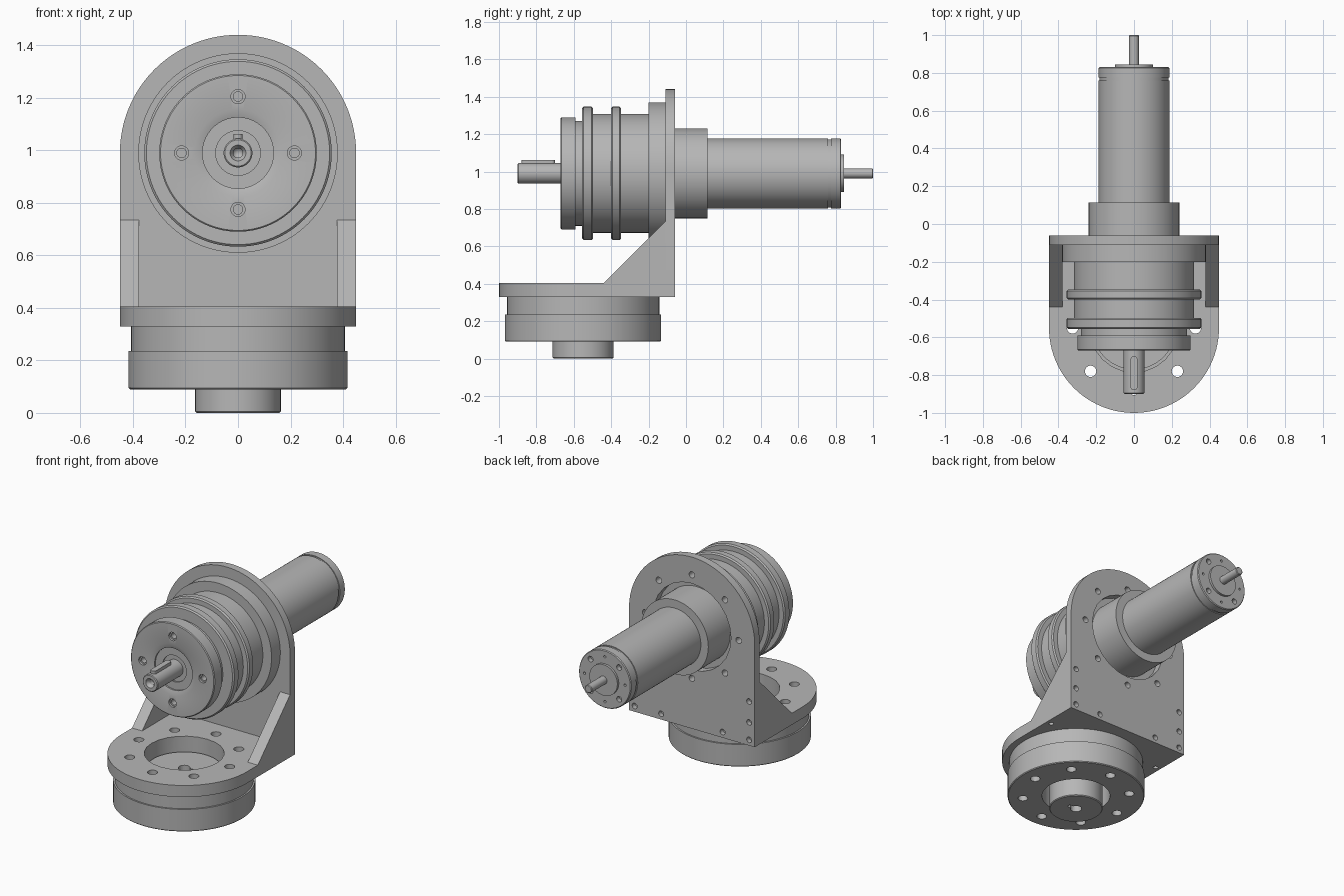
import bpy, bmesh, math
from mathutils import Matrix, Vector

cube = bpy.data.objects.get("Cube")
if cube:
    bpy.data.objects.remove(cube)

grey = bpy.data.materials.new("machined grey")
grey.use_nodes = True
grey.diffuse_color = (0.47, 0.47, 0.47, 1)
grey.node_tree.nodes["Principled BSDF"].inputs["Base Color"].default_value = (0.47, 0.47, 0.47, 1)

# Local z runs up for the base frame and along +y for the spindle frame
BASE = Matrix.Translation((0, -0.55, 0))
SPINDLE = Matrix.Translation((0, 0, 0.99)) @ Matrix.Rotation(-math.pi / 2, 4, 'X')


def finish(name, bm):
    bmesh.ops.recalc_face_normals(bm, faces=bm.faces)
    mesh = bpy.data.meshes.new(name)
    bm.to_mesh(mesh)
    bm.free()
    mesh.materials.append(grey)
    obj = bpy.data.objects.new(name, mesh)
    bpy.context.collection.objects.link(obj)
    return obj


def lathe(name, profile, frame, steps=96):
    """Turn a closed (radius, height) profile about the frame's z axis."""
    bm = bmesh.new()
    verts = [bm.verts.new((r, 0, h)) for r, h in profile]
    edges = [bm.edges.new((v, verts[i - 1])) for i, v in enumerate(verts)
             if v.co.x + verts[i - 1].co.x > 0]
    bmesh.ops.spin(bm, geom=verts + edges, cent=(0, 0, 0), axis=(0, 0, 1),
                   angle=2 * math.pi, steps=steps)
    bmesh.ops.remove_doubles(bm, verts=bm.verts, dist=1e-5)
    bm.transform(frame)
    return finish(name, bm)


def slab(name, outline, offset):
    """Extrude a flat outline along an offset."""
    bm = bmesh.new()
    face = bm.faces.new([bm.verts.new(p) for p in outline])
    top = bmesh.ops.extrude_face_region(bm, geom=[face])
    bmesh.ops.translate(bm, vec=offset,
                        verts=[v for v in top["geom"] if isinstance(v, bmesh.types.BMVert)])
    return finish(name, bm)


def drill(obj, holes, frame=Matrix()):
    """Cut (x, y, radius, low, high) holes running along the frame's z axis."""
    bm = bmesh.new()
    for x, y, r, low, high in holes:
        place = frame @ Matrix.Translation((x, y, (low + high) / 2))
        bmesh.ops.create_cone(bm, cap_ends=True, segments=24, radius1=r, radius2=r,
                              depth=high - low, matrix=place)
    cut(obj, finish("hole_cutter", bm))


def cut(obj, cutter):
    cutter.hide_render = True
    mod = obj.modifiers.new("cut", 'BOOLEAN')
    mod.operation = 'DIFFERENCE'
    mod.solver = 'EXACT'
    mod.object = cutter
    graph = bpy.context.evaluated_depsgraph_get()
    obj.data = bpy.data.meshes.new_from_object(obj.evaluated_get(graph))
    obj.modifiers.clear()
    bpy.data.objects.remove(cutter)


def ring(count, radius, r, low, high, start=0.0):
    angles = [start + 2 * math.pi * i / count for i in range(count)]
    return [(radius * math.cos(a), radius * math.sin(a), r, low, high) for a in angles]


def half_circle(radius, steps=48):
    return [(radius * math.cos(math.pi * i / steps), radius * math.sin(math.pi * i / steps))
            for i in range(steps + 1)]


parts = []

# Bracket: foot plate, upright plate and two gussets
foot = slab("foot_plate",
            [(x, -0.55 - y, 0.33) for x, y in half_circle(0.45)]
            + [(-0.45, -0.11, 0.33), (0.45, -0.11, 0.33)], (0, 0, 0.075))
drill(foot, [(0, 0, 0.235, 0.2, 0.5)] + ring(8, 0.325, 0.03, 0.2, 0.5), BASE)
drill(foot, [(x, -0.29, 0.015, 0.3, 0.38) for x in (-0.415, 0.415)])

upright = slab("upright_plate",
               [(x, -0.11, 0.99 + z) for x, z in half_circle(0.45)]
               + [(-0.45, -0.11, 0.33), (0.45, -0.11, 0.33)], (0, 0.05, 0))
screws = [(s * x, 0.99 - z, 0.018, -0.09, 0) for s in (-1, 1)
          for x, z in ((0.22, 0.367), (0.41, 0.367), (0.41, 0.48), (0.41, 0.615))]
drill(upright, [(0, 0, 0.28, -0.2, 0.1)] + ring(8, 0.335, 0.02, -0.2, 0) + screws, SPINDLE)
parts += [foot, upright]

for side, x in (("left", 0.378), ("right", -0.45)):
    parts.append(slab(side + "_gusset",
                      [(x, -0.44, 0.405), (x, -0.11, 0.405), (x, -0.11, 0.735)],
                      (0.072, 0, 0)))

# Lower bearing housing with its hub
housing = lathe("lower_housing", [
    (0.207, 0.09), (0.412, 0.09), (0.417, 0.095), (0.417, 0.235), (0.407, 0.235),
    (0.407, 0.33), (0.235, 0.33), (0.235, 0.29), (0.207, 0.29)], BASE)
drill(housing, ring(8, 0.325, 0.03, 0, 0.5), BASE)
hub = lathe("lower_hub", [
    (0, 0), (0.158, 0), (0.163, 0.005), (0.163, 0.25), (0.22, 0.25), (0.22, 0.31),
    (0, 0.31)], BASE)
drill(hub, [(0, 0, 0.035, -0.1, 0.5)], BASE)
cut(hub, slab("keyway_cutter", [(0, -0.562, -0.1), (0.06, -0.562, -0.1),
                                (0.06, -0.538, -0.1), (0, -0.538, -0.1)], (0, 0, 0.6)))
parts += [housing, hub]


# Spindle drum with two raised rims and a recessed nose
def rim(front, back, r=0.357, c=0.008):
    return [(r - c, front), (r, front + c), (r, back - c), (r - c, back)]


drum = lathe("spindle_drum", [
    (0, -0.64), (0.085, -0.64), (0.085, -0.65), (0.135, -0.65), (0.135, -0.66), (0.165, -0.67)]
    + [(0.295, -0.67), (0.3, -0.665), (0.3, -0.59), (0.28, -0.59), (0.28, -0.555)]
    + rim(-0.555, -0.497) + [(0.318, -0.497), (0.318, -0.4)]
    + rim(-0.4, -0.347) + [(0.318, -0.347), (0.318, -0.2)]
    + [(0.38, -0.2), (0.38, -0.11), (0, -0.11)], SPINDLE)
drill(drum, ring(4, 0.215, 0.027, -0.7, -0.655), SPINDLE)
drill(drum, ring(4, 0.215, 0.018, -0.7, -0.6) + ring(8, 0.335, 0.02, -0.15, 0), SPINDLE)
parts.append(drum)

# Output shaft with a centre bore and a round-ended key
parts.append(lathe("output_shaft", [
    (0, -0.83), (0.018, -0.85), (0.018, -0.88), (0.03, -0.9), (0.05, -0.9), (0.055, -0.895),
    (0.055, -0.62), (0, -0.62)], SPINDLE, 48))
arc = half_circle(0.018, 12)
parts.append(slab("shaft_key",
                  [(x, -0.718 + y, 1.02) for x, y in arc]
                  + [(-x, -0.862 - y, 1.02) for x, y in arc], (0, 0, 0.042)))

# Rear collar, motor and motor shaft
parts.append(lathe("motor_collar", [
    (0, -0.12), (0.24, -0.12), (0.24, 0.115), (0, 0.115)], SPINDLE))
motor = lathe("motor_body", [
    (0, 0.1), (0.187, 0.1), (0.187, 0.76), (0.182, 0.76), (0.182, 0.775), (0.187, 0.775),
    (0.187, 0.825), (0.182, 0.83), (0.1, 0.83), (0.1, 0.845), (0, 0.845)], SPINDLE)
drill(motor, ring(4, 0.145, 0.018, 0.8, 0.9, math.pi / 4)
      + ring(4, 0.145, 0.008, 0.8, 0.9), SPINDLE)
parts.append(motor)
parts.append(lathe("motor_shaft", [
    (0, 0.82), (0.026, 0.82), (0.026, 0.996), (0.022, 1.0), (0, 1.0)], SPINDLE, 32))

# Smooth the round walls while keeping edges crisp
bpy.ops.object.select_all(action='DESELECT')
for obj in parts:
    obj.select_set(True)
bpy.context.view_layer.objects.active = parts[0]
bpy.ops.object.shade_smooth_by_angle(angle=math.radians(30))
